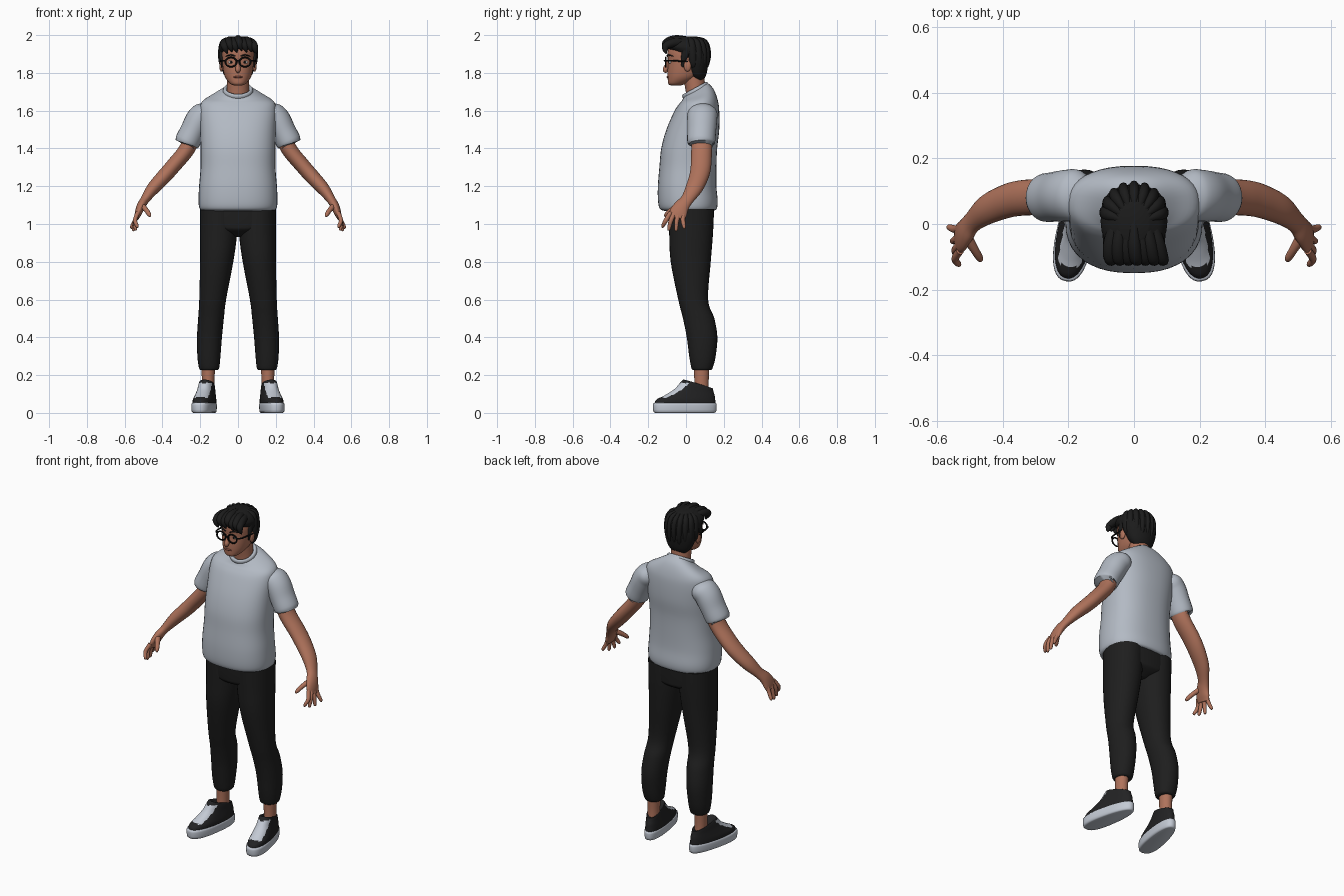
import bpy, bmesh, math
from mathutils import Vector, Matrix

if "Cube" in bpy.data.objects:
    bpy.data.objects.remove(bpy.data.objects["Cube"], do_unlink=True)

parts = []


def material(name, red, green, blue):
    mat = bpy.data.materials.new(name)
    mat.use_nodes = True
    mat.diffuse_color = (red, green, blue, 1)
    shader = mat.node_tree.nodes["Principled BSDF"]
    shader.inputs["Base Color"].default_value = (red, green, blue, 1)
    shader.inputs["Roughness"].default_value = .8
    return mat


skin = material("skin", .43, .17, .105)
lip = material("lip brown", .25, .08, .055)
hair = material("hair black", .011, .011, .011)
shirt_grey = material("shirt grey", .45, .49, .55)
cloth_black = material("trouser black", .013, .013, .013)
shoe_black = material("shoe black", .016, .016, .017)
sole_grey = material("sole light grey", .55, .59, .66)
eye_white = material("eye white", .6, .6, .58)
frame_black = material("frame black", .005, .005, .005)


def finish(obj, name, mat, mirror):
    obj.name = obj.data.name = name
    obj.data.materials.append(mat)
    if mirror:
        obj.modifiers.new("Mirror", 'MIRROR').use_mirror_merge = False
    parts.append(obj)
    return obj


def from_bmesh(bm, name, mat, mirror):
    bmesh.ops.recalc_face_normals(bm, faces=bm.faces)
    mesh = bpy.data.meshes.new(name)
    bm.to_mesh(mesh)
    bm.free()
    obj = bpy.data.objects.new(name, mesh)
    bpy.context.collection.objects.link(obj)
    return finish(obj, name, mat, mirror)


def spline(rings, steps):
    """Smooth sequence through the given rings."""
    rings = [tuple(r) + (0,) * (6 - len(r)) for r in rings]
    last = len(rings) - 1
    out = []
    for i in range(last):
        quad = [rings[max(i - 1, 0)], rings[i], rings[i + 1], rings[min(i + 2, last)]]
        for s in range(steps):
            t = s / steps
            out.append([b + t * (c - a) / 2 + t * t * (a - 2.5 * b + 2 * c - d / 2)
                        + t ** 3 * (3 * (b - c) + d - a) / 2 for a, b, c, d in zip(*quad)])
    return out + [list(rings[last])]


def loft(name, rings, mat, along=None, power=1.0, toe=0.0, mirror=False, seg=28, steps=5):
    """Rings are x, y, z, two radii, tilt; 'along' turns them to follow the path."""
    rings = spline(rings, steps)
    centres = [Vector(r[:3]) for r in rings]
    bm = bmesh.new()
    loops = []
    for i, ring in enumerate(rings):
        u, v = Vector((1, 0, 0)), Vector((0, 1, ring[5]))
        if along:
            tangent = (centres[min(i + 1, len(rings) - 1)] - centres[max(i - 1, 0)]).normalized()
            v = Vector(along)
            v = (v - tangent * v.dot(tangent)).normalized()
            u = v.cross(tangent)
        loop = []
        for k in range(seg):
            angle = math.tau * k / seg
            c, s = (math.copysign(abs(f) ** power, f) for f in (math.cos(angle), math.sin(angle)))
            width = max(ring[3], .001) * (1 - toe * s)
            loop.append(bm.verts.new(centres[i] + u * c * width + v * s * max(ring[4], .001)))
        loops.append(loop)
    for low, high in zip(loops, loops[1:]):
        for k in range(seg):
            n = (k + 1) % seg
            bm.faces.new((low[k], low[n], high[n], high[k]))
    bm.faces.new(loops[0])
    bm.faces.new(loops[-1])
    return from_bmesh(bm, name, mat, mirror)


def ball(name, centre, radii, mat, mirror=False):
    bm = bmesh.new()
    bmesh.ops.create_uvsphere(bm, u_segments=20, v_segments=12, radius=1)
    bm.transform(Matrix.Translation(centre) @ Matrix.Diagonal((*radii, 1)))
    return from_bmesh(bm, name, mat, mirror)


def ring(name, centre, tilt, major, minor, scale, mat, mirror=False):
    bpy.ops.mesh.primitive_torus_add(major_radius=major, minor_radius=minor,
                                     major_segments=32, minor_segments=10)
    obj = bpy.context.object
    obj.data.transform(Matrix.Translation(centre) @ Matrix.Rotation(tilt, 4, 'X')
                       @ Matrix.Diagonal((*scale, 1)))
    return finish(obj, name, mat, mirror)


X, Y = (1, 0, 0), (0, 1, 0)

# Shirt: body, sleeves and collar
loft("shirt_body", [
    (0, .015, 1.07, .18, .13), (0, .012, 1.08, .202, .15), (0, .01, 1.12, .209, .158),
    (0, .006, 1.2, .206, .155), (0, .01, 1.3, .198, .151), (0, .017, 1.4, .198, .148),
    (0, .036, 1.5, .2, .14), (0, .058, 1.6, .203, .118), (0, .067, 1.65, .188, .1, .1),
    (0, .063, 1.685, .125, .083, .35), (0, .053, 1.71, .07, .064, .55)],
    shirt_grey, power=.84, seg=40)
loft("sleeve", [
    (.14, .088, 1.62, .03, .04), (.17, .088, 1.59, .062, .076), (.205, .086, 1.555, .07, .079),
    (.24, .083, 1.49, .067, .076), (.27, .08, 1.432, .066, .073), (.272, .08, 1.427, .05, .06)],
    shirt_grey, along=Y, mirror=True)
ring("collar", (0, .051, 1.705), .5, .069, .011, (1, .98, 1.5), shirt_grey)

# Arms and hands
loft("arm", [
    (.23, .085, 1.5, .046, .056), (.268, .083, 1.4, .042, .055), (.345, .079, 1.305, .04, .054),
    (.395, .067, 1.248, .039, .051), (.45, .042, 1.188, .034, .045), (.492, .006, 1.13, .024, .034),
    (.513, -.022, 1.095, .023, .04), (.527, -.04, 1.06, .019, .047), (.537, -.047, 1.03, .012, .042)],
    skin, along=Y, mirror=True)
for name, base, tip, drop in (("index", -.082, -.122, .98), ("middle", -.06, -.09, .965),
                              ("ring", -.037, -.052, .962), ("little", -.014, -.01, .975)):
    lean = .535 + (tip + .12) * .25
    loft(name + "_finger", [
        (.53, base, 1.06, .012, .012), (.545, (base + tip) / 2 - .004, 1.02, .011, .012),
        (lean, tip, drop + .01, .009, .009), (lean, tip, drop, .003, .003)],
        skin, along=Y, mirror=True, seg=12)
loft("thumb", [(.512, -.035, 1.1, .016, .018), (.487, -.075, 1.075, .013, .014),
               (.47, -.104, 1.05, .011, .011), (.465, -.112, 1.038, .003, .003)],
     skin, along=Y, mirror=True, seg=12)

# Trousers: seat and legs
loft("trouser_seat", [(0, .03, .93, .03, .05), (0, .028, .965, .14, .108),
                      (0, .027, 1, .195, .118), (0, .027, 1.1, .195, .122)],
     cloth_black, power=.85)
loft("trouser_leg", [
    (.102, .028, 1.08, .098, .12), (.103, .027, .95, .098, .116), (.113, .025, .8, .088, .106),
    (.134, .038, .6, .071, .079), (.143, .067, .5, .068, .083), (.151, .085, .4, .066, .081),
    (.154, .087, .3, .061, .07), (.153, .085, .24, .054, .057), (.153, .085, .226, .045, .048)],
    cloth_black, power=.94, mirror=True)
loft("ankle", [(.157, .082, .08, .034, .042), (.158, .082, .16, .033, .038),
               (.157, .083, .26, .037, .042)], skin, mirror=True)

# Shoes, splayed slightly outward
sole = loft("shoe_sole", [
    (0, -.008, 0, .046, .158), (0, -.008, .006, .054, .168), (0, -.008, .03, .056, .171),
    (0, -.008, .05, .055, .17), (0, -.008, .054, .048, .16)],
    sole_grey, power=.82, toe=.14, mirror=True, seg=40, steps=2)
upper = loft("shoe_upper", [
    (0, -.007, .045, .053, .165), (0, -.003, .07, .053, .158), (0, .019, .094, .048, .133),
    (0, .042, .118, .043, .105, -.08), (0, .056, .142, .04, .087, -.22),
    (0, .063, .153, .036, .076, -.3), (0, .068, .14, .026, .05, -.3)],
    shoe_black, power=.88, toe=.1, mirror=True, seg=64)
upper.data.materials.append(sole_grey)
for face in upper.data.polygons:
    x, y, z = face.center
    if abs(x) < .036 and -.13 < y < .02 and .078 < z < .158 and face.normal.y < -.1:
        face.material_index = 1
splay = (Matrix.Translation((.155, .1, 0)) @ Matrix.Rotation(.19, 4, 'Z')
         @ Matrix.Translation((0, -.1, 0)))
for shoe in (sole, upper):
    shoe.data.transform(splay)

# Head and neck
loft("neck", [(0, .065, 1.62, .065, .06), (0, .052, 1.7, .058, .053),
              (0, .038, 1.8, .057, .058)], skin)
loft("head", [
    (0, -.055, 1.733, .02, .025), (0, -.047, 1.743, .042, .047), (0, -.018, 1.773, .066, .079),
    (0, -.001, 1.81, .078, .097), (0, .004, 1.86, .084, .1), (0, .004, 1.91, .086, .102),
    (0, .005, 1.95, .075, .09), (0, .005, 1.98, .04, .05)], skin, power=.93)
loft("nose", [(0, -.09, 1.87, .008, .008), (0, -.1, 1.845, .01, .01),
              (0, -.108, 1.817, .015, .014), (0, -.1, 1.804, .008, .006)], skin, along=X, seg=16)
ball("ear", (.088, .008, 1.838), (.011, .02, .031), skin, mirror=True)
ball("mouth", (0, -.095, 1.778), (.024, .008, .006), lip)
ball("eye", (.036, -.084, 1.857), (.015, .008, .008), eye_white, mirror=True)
ball("iris", (.036, -.09, 1.857), (.006, .004, .006), frame_black, mirror=True)
loft("eyebrow", [(.014, -.1, 1.888, .003, .004), (.038, -.094, 1.895, .004, .005),
                 (.066, -.068, 1.888, .002, .003)], hair, along=Y, mirror=True, seg=10)

# Glasses
ring("glasses_rim", (.037, -.107, 1.857), math.pi / 2, .027, .0045, (1.08, .92, 1),
     frame_black, mirror=True)
loft("glasses_bridge", [(-.012, -.108, 1.862, .004, .004), (0, -.114, 1.865, .004, .004),
                        (.012, -.108, 1.862, .004, .004)], frame_black, along=Y, seg=10)
loft("glasses_temple", [(.064, -.107, 1.865, .004, .004), (.086, -.08, 1.865, .004, .005),
                        (.093, .01, 1.86, .004, .005)], frame_black, along=X, mirror=True, seg=10)

# Hair: main mass, sideburns and swept locks
loft("hair_cap", [
    (0, .07, 1.76, .045, .02), (0, .06, 1.79, .074, .047), (0, .053, 1.84, .093, .064),
    (0, .048, 1.885, .099, .073), (0, .018, 1.918, .101, .102), (0, .003, 1.942, .1, .114),
    (0, .002, 1.97, .083, .098), (0, .005, 1.992, .045, .055)], hair)
loft("sideburn", [(.086, .005, 1.92, .014, .025), (.088, -.014, 1.87, .008, .014),
                  (.086, -.018, 1.83, .003, .006)], hair, along=Y, mirror=True, seg=12)
for i in range(7):
    x = (i - 3) * .026
    lift = .006 * (i % 2) - abs(x) * .14
    loft("front_lock", [
        (x * .6, .04, 1.965 + lift, .015, .012), (x * .9, -.05, 1.972 + lift, .022, .021),
        (x + .006, -.103, 1.956 + lift, .02, .021), (x + .014, -.11, 1.932 + lift, .014, .014),
        (x + .02, -.105, 1.912 + lift, .003, .003)], hair, along=X, seg=12)
for i in range(9):
    angle = math.radians((i - 4) * 21)
    sx, sy = math.sin(angle), math.cos(angle)
    shift = .008 * (i % 2)
    loft("back_lock", [
        (sx * .04, .01 + sy * .04, 1.982, .01, .01), (sx * .078, .02 + sy * .075, 1.962, .019, .016),
        (sx * .09, .025 + sy * .086, 1.91, .021, .016),
        (sx * .086, .03 + sy * .076, 1.85 - shift, .018, .014),
        (sx * .074, .036 + sy * .054, 1.79 - shift + .03 * abs(sx), .003, .003)],
        hair, along=X, seg=12)

# Smooth shading with crisp rims
bpy.ops.object.select_all(action='DESELECT')
for part in parts:
    part.select_set(True)
bpy.context.view_layer.objects.active = parts[0]
bpy.ops.object.shade_smooth_by_angle(angle=math.radians(55))
